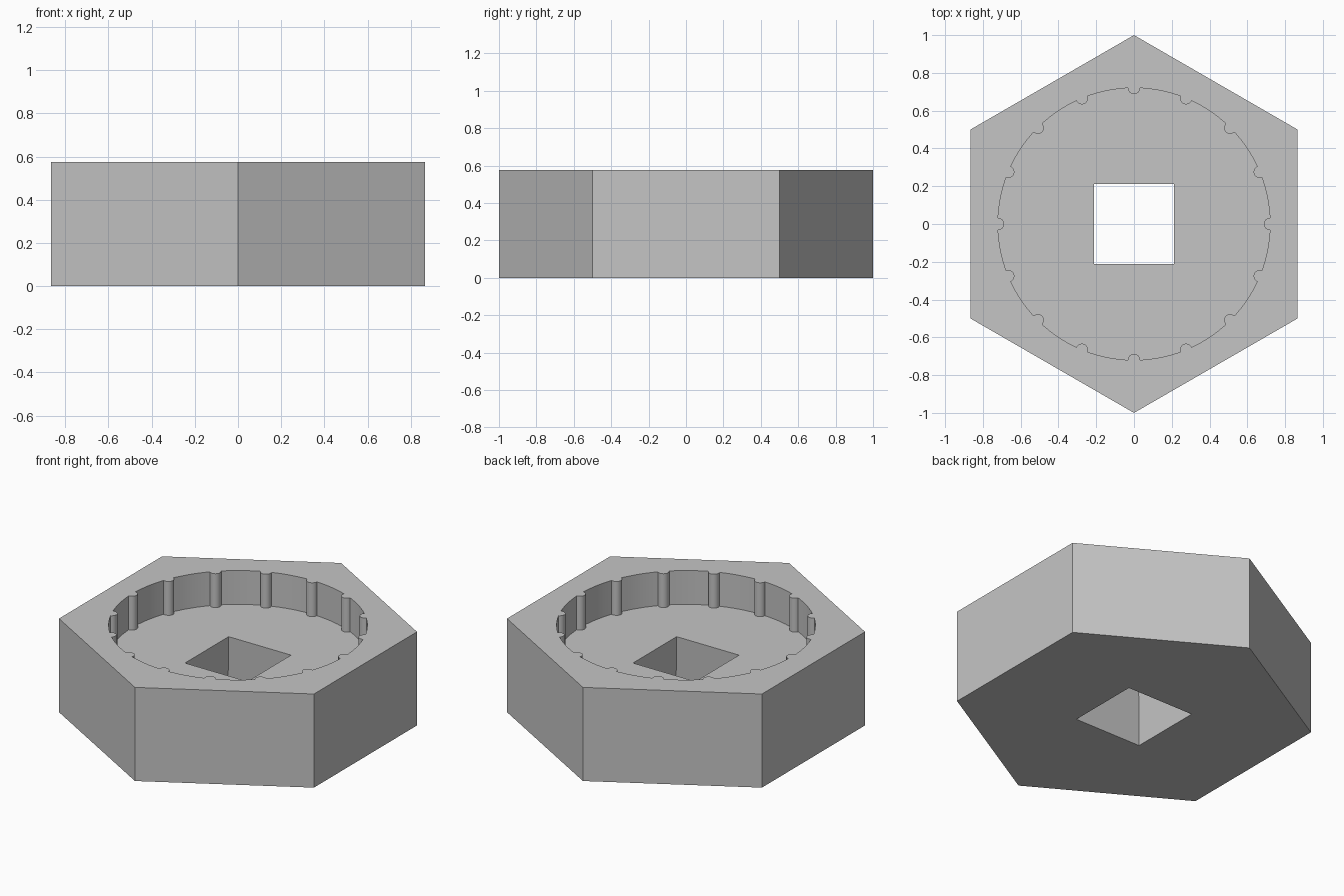
import bpy, bmesh, math
from mathutils import Vector

cube = bpy.data.objects.get("Cube")
if cube:
    bpy.data.objects.remove(cube, do_unlink=True)

HEIGHT, FLOOR = 0.575, 0.367
RECESS, RIB, RIBS = 0.72, 0.032, 16
HOLE_TOP, HOLE_BOTTOM = 0.212, 0.2275

grey = bpy.data.materials.new("plain grey")
grey.use_nodes = True
color = (0.56, 0.56, 0.56, 1)
grey.diffuse_color = color
grey.node_tree.nodes["Principled BSDF"].inputs["Base Color"].default_value = color


def polar(radius, angle):
    return Vector((radius * math.cos(angle), radius * math.sin(angle)))


def polygon(sides, radius, start):
    return [polar(radius, start + math.tau * i / sides) for i in range(sides)]


def ribbed_circle():
    """Circle with evenly spaced half-round ribs pointing inward."""
    points = []
    step, half = math.tau / RIBS, RIB / RECESS
    for i in range(RIBS):
        a = i * step
        for k in range(13):
            points.append(polar(RECESS, a) + polar(RIB, a - math.pi / 2 - math.pi * k / 12))
        for k in range(1, 8):
            points.append(polar(RECESS, a + half + (step - 2 * half) * k / 8))
    return points


bm = bmesh.new()


def ring(points, z):
    verts = [bm.verts.new((p.x, p.y, z)) for p in points]
    edges = [bm.edges.new((v, verts[i - 1])) for i, v in enumerate(verts)]
    return verts, edges


def wall(a, b):
    for i in range(len(a[0])):
        bm.faces.new((a[0][i - 1], a[0][i], b[0][i], b[0][i - 1]))


def plate(outer, inner):
    bmesh.ops.triangle_fill(bm, edges=outer[1] + inner[1], use_beauty=True)


# Outlines of the hexagon, the ribbed recess and the tapered square hole
hexagon = polygon(6, 1, math.pi / 2)
recess = ribbed_circle()
hex_low, hex_high = ring(hexagon, 0), ring(hexagon, HEIGHT)
rec_low, rec_high = ring(recess, FLOOR), ring(recess, HEIGHT)
hole_low = ring(polygon(4, HOLE_BOTTOM * math.sqrt(2), math.pi / 4), 0)
hole_high = ring(polygon(4, HOLE_TOP * math.sqrt(2), math.pi / 4), FLOOR)

# Upright walls
wall(hex_low, hex_high)
wall(rec_low, rec_high)
wall(hole_low, hole_high)

# Rim, recess floor and underside
plate(hex_high, rec_high)
plate(rec_low, hole_high)
plate(hex_low, hole_low)
bmesh.ops.recalc_face_normals(bm, faces=bm.faces[:])

mesh = bpy.data.meshes.new("hex_socket_body")
bm.to_mesh(mesh)
bm.free()
body = bpy.data.objects.new("hex_socket_body", mesh)
bpy.context.collection.objects.link(body)
mesh.materials.append(grey)

bpy.ops.object.select_all(action="DESELECT")
body.select_set(True)
bpy.context.view_layer.objects.active = body
bpy.ops.object.shade_smooth_by_angle(angle=math.radians(30))
